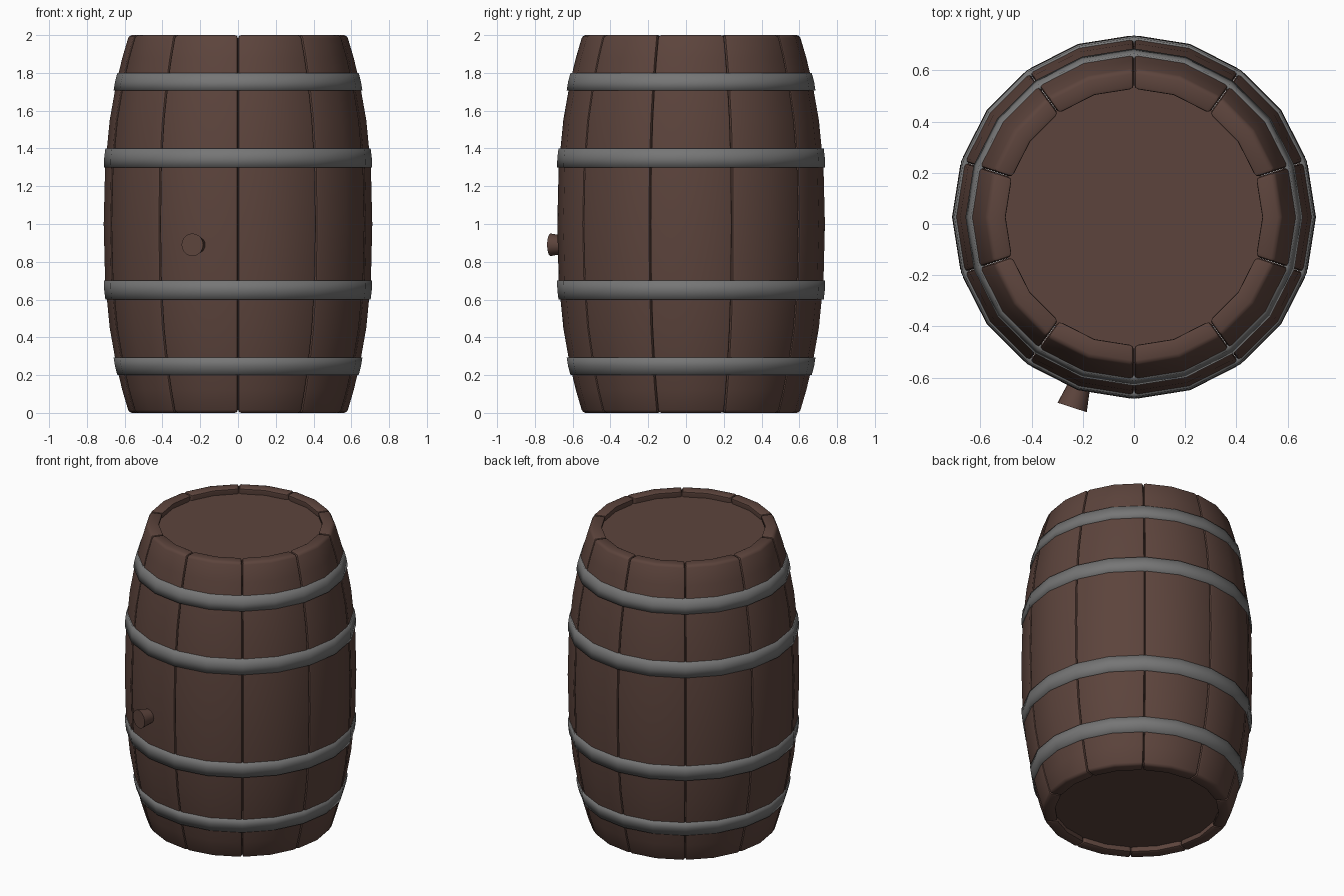
import bpy, bmesh, math
from mathutils import Matrix, Vector

if "Cube" in bpy.data.objects:
    bpy.data.objects.remove(bpy.data.objects["Cube"])

CY = 0.027      # barrel axis offset in y
STAVES = 10


def material(name, rgb):
    m = bpy.data.materials.new(name)
    m.diffuse_color = (*rgb, 1)
    m.use_nodes = True
    m.node_tree.nodes["Principled BSDF"].inputs["Base Color"].default_value = m.diffuse_color
    return m


wood = material("dark brown wood", (0.107, 0.057, 0.045))
iron = material("grey iron", (0.18, 0.18, 0.18))


def radius(z):
    return 0.711 - 0.134 * abs(z - 1) ** 2.4


def make_mesh(bm, name, mat):
    bmesh.ops.recalc_face_normals(bm, faces=bm.faces)
    for f in bm.faces:
        f.smooth = True
    me = bpy.data.meshes.new(name)
    bm.to_mesh(me)
    bm.free()
    me.materials.append(mat)
    return me


def add(name, me, matrix=Matrix()):
    ob = bpy.data.objects.new(name, me)
    ob.matrix_world = Matrix.Translation((0, CY, 0)) @ matrix
    bpy.context.collection.objects.link(ob)
    return ob


def sharpen(ob, degrees):
    bpy.ops.object.select_all(action='DESELECT')
    ob.select_set(True)
    bpy.context.view_layer.objects.active = ob
    bpy.ops.object.shade_smooth_by_angle(angle=math.radians(degrees))


# One curved stave: closed profile loop swept over two facets, edges rounded
bm = bmesh.new()
levels = [0, 0.12, 0.25, 0.45, 0.7, 1, 1.3, 1.55, 1.75, 1.88, 2]
profile = [(radius(z), z) for z in levels]
profile += [(radius(z) - 0.08, z) for z in reversed(levels)]
half = math.pi / STAVES
columns = []
for a in (-half + 0.001, 0, half - 0.001):
    columns.append([bm.verts.new((r * math.cos(a), r * math.sin(a), z)) for r, z in profile])
n = len(profile)
for c0, c1 in zip(columns, columns[1:]):
    for i in range(n):
        j = (i + 1) % n
        bm.faces.new((c0[i], c0[j], c1[j], c1[i]))
rows = len(levels)
for c in (columns[0], columns[2]):
    for i in range(rows - 1):
        bm.faces.new((c[i], c[i + 1], c[n - 2 - i], c[n - 1 - i]))
bmesh.ops.recalc_face_normals(bm, faces=bm.faces)
edges = [e for e in bm.edges if e.calc_face_angle(0) > math.radians(45)]
bmesh.ops.bevel(bm, geom=edges, offset=0.016, segments=2, profile=0.5, affect='EDGES')
stave = make_mesh(bm, "stave", wood)
for k in range(STAVES):
    ob = add(f"stave_{k + 1}", stave, Matrix.Rotation(2 * half * k, 4, 'Z'))
    if k == 0:
        sharpen(ob, 40)

# Recessed heads at both ends
for name, z in (("top_head", 1.935), ("bottom_head", 0.065)):
    bm = bmesh.new()
    bmesh.ops.create_cone(bm, cap_ends=True, segments=20, radius1=0.52, radius2=0.52, depth=0.05)
    sharpen(add(name, make_mesh(bm, name, wood), Matrix.Translation((0, 0, z))), 40)

# Four iron hoops following the bulge
for k, (z0, z1) in enumerate([(0.2, 0.293), (0.6, 0.7), (1.3, 1.4), (1.707, 1.8)]):
    bm = bmesh.new()
    zm = (z0 + z1) / 2
    ring = [(radius(z0) - 0.02, z0), (radius(z0) + 0.006, z0), (radius(zm) + 0.008, zm),
            (radius(z1) + 0.006, z1), (radius(z1) - 0.02, z1)]
    loops = []
    for s in range(20):
        a = s * math.tau / 20
        loops.append([bm.verts.new((r * math.cos(a), r * math.sin(a), z)) for r, z in ring])
    for s in range(20):
        p, q = loops[s], loops[(s + 1) % 20]
        for i in range(5):
            j = (i + 1) % 5
            bm.faces.new((p[i], q[i], q[j], p[j]))
    add(f"hoop_{k + 1}", make_mesh(bm, "hoop", iron))

# Tapered bung in the front stave left of centre
bm = bmesh.new()
bmesh.ops.create_cone(bm, cap_ends=True, segments=20, radius1=0.038, radius2=0.06, depth=0.122)
angle = math.radians(-108)
out = Vector((math.cos(angle), math.sin(angle), 0))
place = Matrix.Translation(out * 0.721 + Vector((0, 0, 0.89))) @ out.to_track_quat('Z', 'Y').to_matrix().to_4x4()
sharpen(add("bung", make_mesh(bm, "bung", wood), place), 40)
